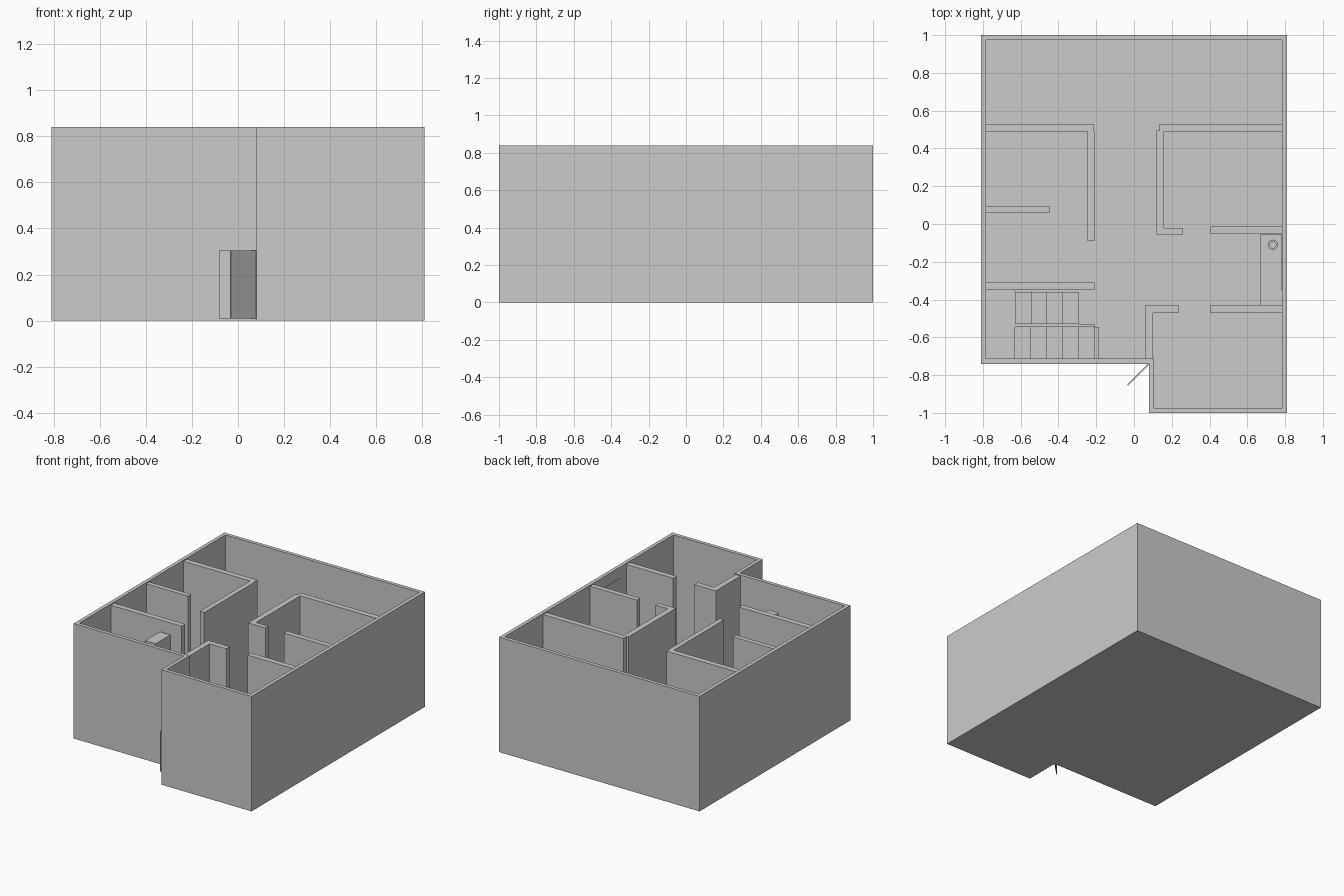
import bpy, bmesh, math
from mathutils import Matrix, Vector

cube = bpy.data.objects.get("Cube")
if cube:
    bpy.data.objects.remove(cube, do_unlink=True)

grey = bpy.data.materials.new("plaster_grey")
grey.use_nodes = True
COLOUR = (0.6, 0.6, 0.6, 1)
grey.diffuse_color = COLOUR
grey.node_tree.nodes["Principled BSDF"].inputs["Base Color"].default_value = COLOUR

TOP, INNER_TOP, FLOOR, T = 0.84, 0.832, 0.01, 0.027


def finish(name, bm):
    bmesh.ops.recalc_face_normals(bm, faces=bm.faces)
    mesh = bpy.data.meshes.new(name)
    bm.to_mesh(mesh)
    bm.free()
    mesh.materials.append(grey)
    obj = bpy.data.objects.new(name, mesh)
    bpy.context.scene.collection.objects.link(obj)
    return obj


def add_box(bm, x0, x1, y0, y1, z0, z1):
    size = Matrix.Diagonal((x1 - x0, y1 - y0, z1 - z0, 1))
    centre = Matrix.Translation(((x0 + x1) / 2, (y0 + y1) / 2, (z0 + z1) / 2))
    bmesh.ops.create_cube(bm, size=1, matrix=centre @ size)


def box(name, *extent):
    bm = bmesh.new()
    add_box(bm, *extent)
    return finish(name, bm)


def prism(name, outline, z0, z1):
    bm = bmesh.new()
    face = bm.faces.new([bm.verts.new((x, y, z0)) for x, y in outline])
    up = bmesh.ops.extrude_face_region(bm, geom=[face])["geom"]
    verts = [v for v in up if isinstance(v, bmesh.types.BMVert)]
    bmesh.ops.translate(bm, vec=(0, 0, z1 - z0), verts=verts)
    return finish(name, bm)


def cut(obj, cutter):
    mod = obj.modifiers.new("cut", "BOOLEAN")
    mod.object, mod.operation, mod.solver = cutter, "DIFFERENCE", "EXACT"
    bpy.context.view_layer.objects.active = obj
    bpy.ops.object.modifier_apply(modifier=mod.name)
    bpy.data.objects.remove(cutter, do_unlink=True)


# Outer shell: solid block, hollowed above the floor, with a doorway
outer = [(-0.81, 1), (-0.81, -0.74), (0.08, -0.74), (0.08, -1), (0.81, -1), (0.81, 1)]
inner = [(-0.81 + T, 1 - T), (-0.81 + T, -0.74 + T), (0.08 + T, -0.74 + T),
         (0.08 + T, -1 + T), (0.81 - T, -1 + T), (0.81 - T, 1 - T)]
shell = prism("outer_walls_and_floor", outer, 0, TOP)
cut(shell, prism("room_cutter", inner, FLOOR, TOP + 0.1))
cut(shell, box("door_cutter", -0.08, 0.075, -0.78, -0.7, FLOOR, 0.305))

# Partition walls
L, R = -0.81 + T, 0.81 - T
partitions = {
    "back_right_partition": (L, -0.215, 0.49, 0.53),
    "hall_right_partition": (-0.245, -0.21, -0.09, 0.495),
    "back_left_partition": (0.135, R, 0.49, 0.53),
    "hall_left_partition": (0.12, 0.16, -0.02, 0.495),
    "hall_left_return": (0.12, 0.26, -0.055, -0.02),
    "closet_partition": (L, -0.445, 0.06, 0.095),
    "stair_partition": (L, -0.21, -0.35, -0.31),
    "kitchen_back_partition": (0.405, R, -0.05, -0.012),
    "kitchen_front_partition": (0.405, R, -0.47, -0.43),
    "entry_return": (0.06, 0.235, -0.47, -0.43),
    "entry_partition": (0.06, 0.10, -0.73, -0.45),
}
for name, plan in partitions.items():
    box(name, *plan, FLOOR, INNER_TOP)

# Half-turn staircase: lower flight, landing, upper flight
TREAD, RISE = 0.084, 0.075
stairs = bmesh.new()
for i in range(5):
    x = -0.63 + i * TREAD
    add_box(stairs, x, x + TREAD, -0.74 + T, -0.545, FLOOR, (5 - i) * RISE)
for i in range(4):
    x = -0.63 + i * TREAD
    top = (7 + i) * RISE
    add_box(stairs, x, x + TREAD, -0.53, -0.36, top - RISE * 1.4, top)
add_box(stairs, L, -0.63, -0.74 + T, -0.35, FLOOR, 6 * RISE)
finish("staircase", stairs)
box("stair_divider", -0.63, -0.21, -0.545, -0.53, FLOOR, 6 * RISE)
box("stair_foot", -0.21, -0.185, -0.74 + T, -0.545, FLOOR, 0.03)

# Counter with a round basin rim, and a window panel above it
box("counter", 0.67, R, -0.43, -0.055, FLOOR, 0.25)
box("window_panel", R - 0.005, R, -0.35, -0.06, 0.45, 0.76)
ring = bmesh.new()
SIDES = 24
loops = []
for r, z in ((0.027, 0.25), (0.027, 0.262), (0.017, 0.262), (0.017, 0.25)):
    loops.append([ring.verts.new((0.735 + r * math.cos(math.tau * k / SIDES),
                                  -0.11 + r * math.sin(math.tau * k / SIDES), z))
                  for k in range(SIDES)])
for a, b in zip(loops, loops[1:] + loops[:1]):
    for k in range(SIDES):
        n = (k + 1) % SIDES
        ring.faces.new((a[k], a[n], b[n], b[k]))
finish("basin_rim", ring)

# Front door leaf, standing open on its hinge
door = bmesh.new()
add_box(door, -0.155, 0, -0.003, 0.003, FLOOR, 0.305)
hinge = Matrix.Translation(Vector((0.077, -0.742, 0))) @ Matrix.Rotation(math.radians(45), 4, "Z")
bmesh.ops.transform(door, matrix=hinge, verts=door.verts)
finish("front_door", door)
